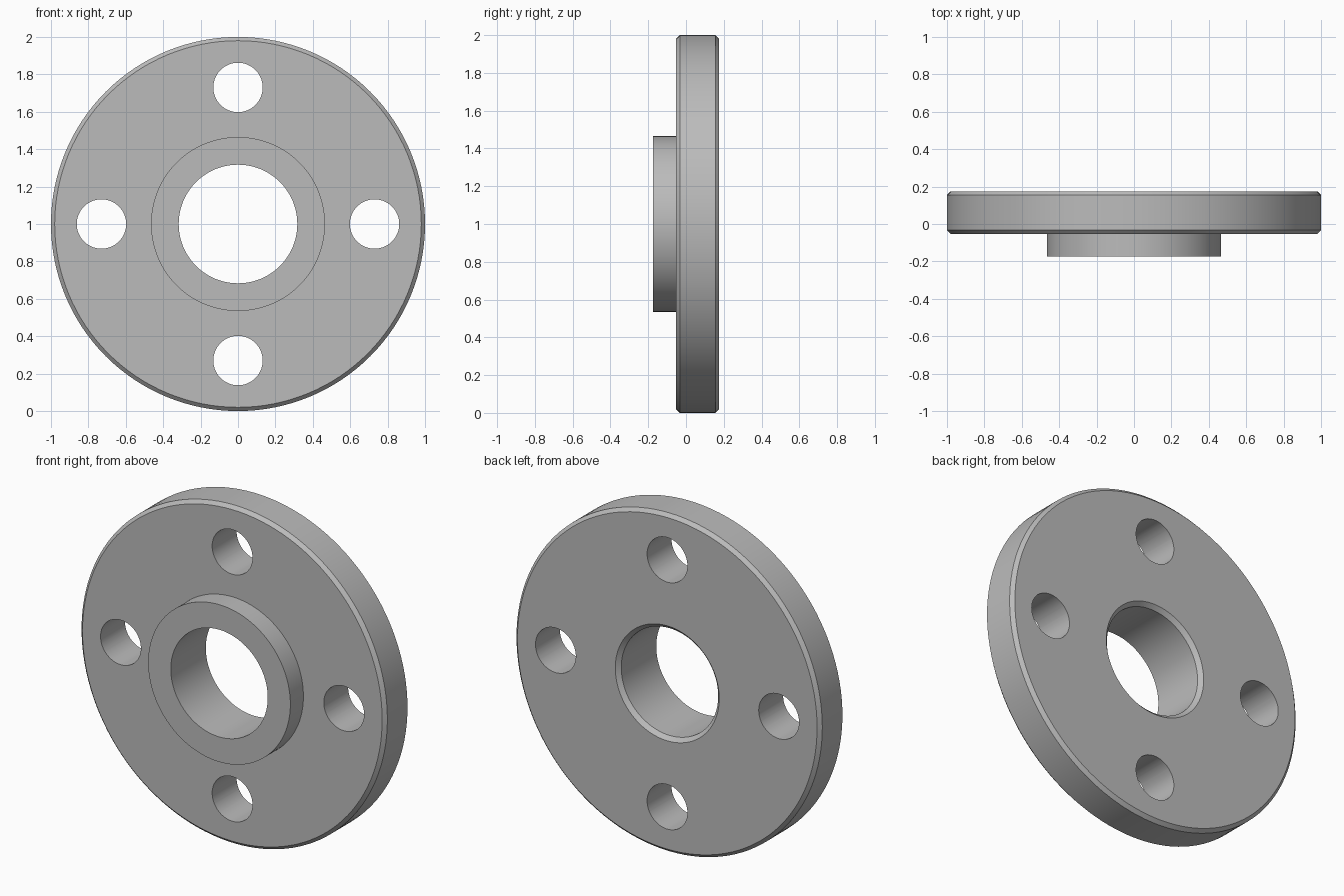
import bpy, bmesh
from math import cos, sin, tau, pi
from mathutils import Matrix, Vector

cube = bpy.data.objects.get("Cube")
if cube:
    bpy.data.objects.remove(cube)

CENTRE = Vector((0, 0, 1))
SEGMENTS = 128

# Plain grey metal
grey = bpy.data.materials.new("grey metal")
grey.use_nodes = True
colour = (0.5, 0.5, 0.5, 1)
grey.diffuse_color = colour
grey.node_tree.nodes["Principled BSDF"].inputs["Base Color"].default_value = colour


def add_object(name, bm):
    bmesh.ops.recalc_face_normals(bm, faces=bm.faces)
    mesh = bpy.data.meshes.new(name)
    bm.to_mesh(mesh)
    bm.free()
    mesh.materials.append(grey)
    obj = bpy.data.objects.new(name, mesh)
    bpy.context.collection.objects.link(obj)
    return obj


def lathe(name, profile):
    """Turn a closed (radius, y) profile about the y axis through CENTRE."""
    bm = bmesh.new()
    rings = []
    for i in range(SEGMENTS):
        a = tau * i / SEGMENTS
        rings.append([bm.verts.new(CENTRE + Vector((r * cos(a), y, r * sin(a))))
                      for r, y in profile])
    count = len(profile)
    for i, ring in enumerate(rings):
        following = rings[(i + 1) % SEGMENTS]
        for j in range(count):
            k = (j + 1) % count
            bm.faces.new((ring[j], ring[k], following[k], following[j]))
    return add_object(name, bm)


# Flange disc, raised hub and chamfered bore in one turned profile
front, step, back = -0.175, -0.053, 0.175
bore, hub, rim, chamfer = 0.317, 0.465, 1.0, 0.02
flange = lathe("flange", [
    (bore, front), (hub, front), (hub, step),
    (rim - chamfer, step), (rim, step + chamfer),
    (rim, back - chamfer), (rim - chamfer, back),
    (bore + 0.023, back), (bore, back - 0.023),
])

# Four bolt holes on a circle
bm = bmesh.new()
for i in range(4):
    a = i * pi / 2
    place = Matrix.Translation(CENTRE + 0.73 * Vector((cos(a), 0, sin(a))))
    bmesh.ops.create_cone(bm, cap_ends=True, segments=64, radius1=0.132,
                          radius2=0.132, depth=1,
                          matrix=place @ Matrix.Rotation(pi / 2, 4, "X"))
drill = add_object("bolt_hole_cutter", bm)
drill.hide_render = True

cut = flange.modifiers.new("bolt holes", "BOOLEAN")
cut.operation = "DIFFERENCE"
cut.solver = "EXACT"
cut.object = drill

bpy.ops.object.select_all(action="DESELECT")
flange.select_set(True)
bpy.context.view_layer.objects.active = flange
bpy.ops.object.modifier_apply(modifier=cut.name)
bpy.data.objects.remove(drill)
bpy.ops.object.shade_smooth_by_angle(angle=pi / 6)
